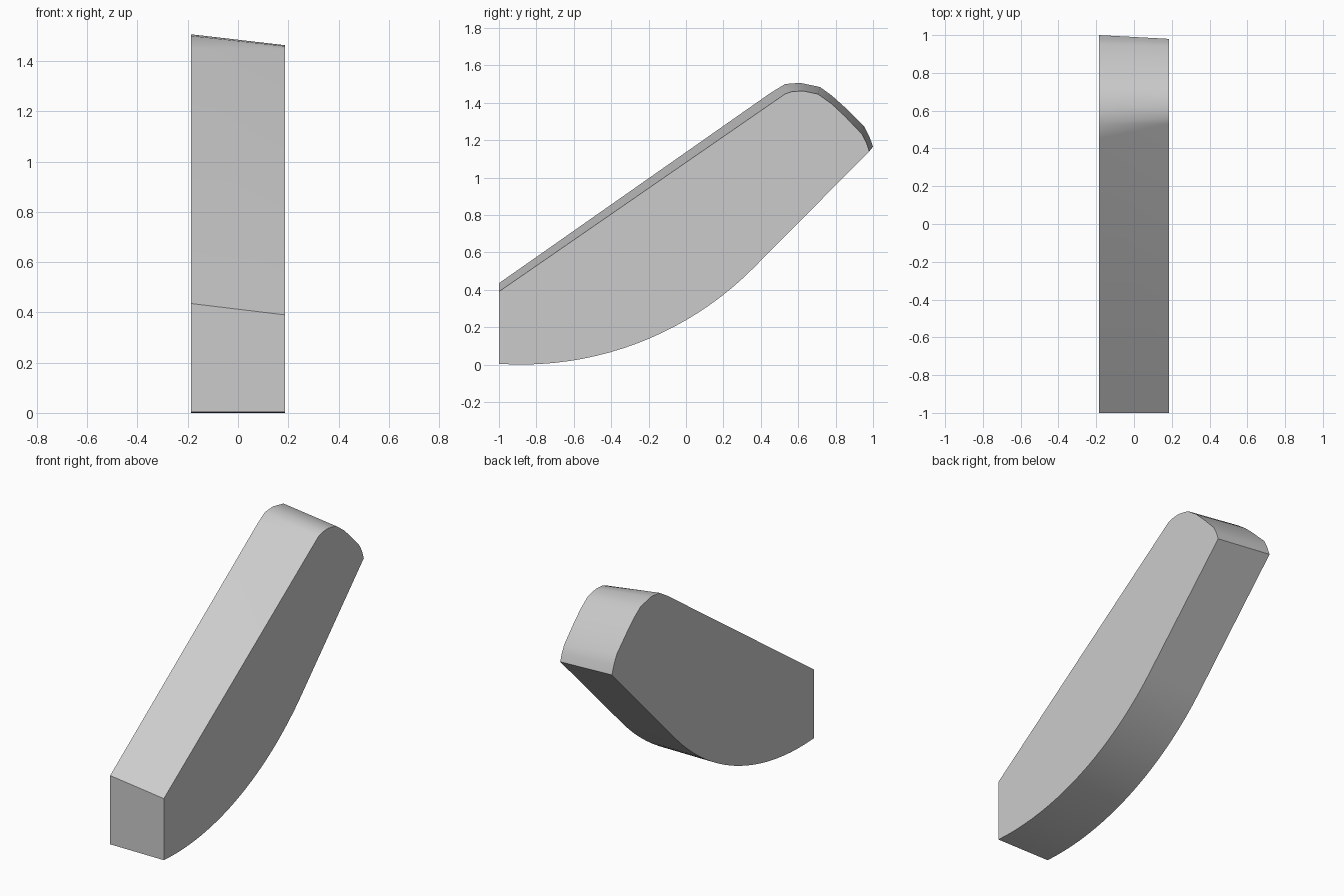
import bpy
import bmesh
import math

cube = bpy.data.objects.get("Cube")
if cube:
    bpy.data.objects.remove(cube, do_unlink=True)

# Plain grey material
grey = bpy.data.materials.new("light grey")
grey.use_nodes = True
colour = (0.6, 0.6, 0.6, 1)
grey.diffuse_color = colour
grey.node_tree.nodes["Principled BSDF"].inputs["Base Color"].default_value = colour

HALF_WIDTH = 0.186
RADIUS = 1.75
ARC_Y = -0.88
ARC_STEPS = 20

# Upper outlines (y, z): the right one is taller, so the top slopes across
TOP_RIGHT = [(1.0, 1.165), (0.98, 1.22), (0.952, 1.275), (0.85, 1.375), (0.78, 1.438),
             (0.716, 1.484), (0.61, 1.506), (0.53, 1.5), (0.45, 1.451), (-1, 0.435)]
TOP_LEFT = [(0.98, 1.14), (0.965, 1.185), (0.941, 1.232), (0.85, 1.327), (0.78, 1.393),
            (0.706, 1.446), (0.626, 1.463), (0.565, 1.459), (0.53, 1.447), (-1, 0.39)]


def belly():
    """Curved underside, from the front face up to the straight 45 degree run."""
    start, end = math.asin((-1 - ARC_Y) / RADIUS), math.radians(45)
    angles = [start + (end - start) * i / ARC_STEPS for i in range(ARC_STEPS + 1)]
    return [(ARC_Y + RADIUS * math.sin(a), RADIUS * (1 - math.cos(a))) for a in angles]


# Body: two matching side outlines bridged by a band of quads
bm = bmesh.new()
right = [bm.verts.new((-HALF_WIDTH, y, z)) for y, z in belly() + TOP_RIGHT]
left = [bm.verts.new((HALF_WIDTH, y, z)) for y, z in belly() + TOP_LEFT]
bm.faces.new(right)
bm.faces.new(left)
count = len(right)
for i in range(count):
    j = (i + 1) % count
    bm.faces.new((right[i], right[j], left[j], left[i]))
bmesh.ops.recalc_face_normals(bm, faces=bm.faces)

mesh = bpy.data.meshes.new("curved_wedge_body")
bm.to_mesh(mesh)
bm.free()
mesh.materials.append(grey)
body = bpy.data.objects.new("curved_wedge_body", mesh)
bpy.context.collection.objects.link(body)

# Smooth the curved band while keeping the rims sharp
bpy.ops.object.select_all(action="DESELECT")
body.select_set(True)
bpy.context.view_layer.objects.active = body
bpy.ops.object.shade_smooth_by_angle(angle=math.radians(30))
